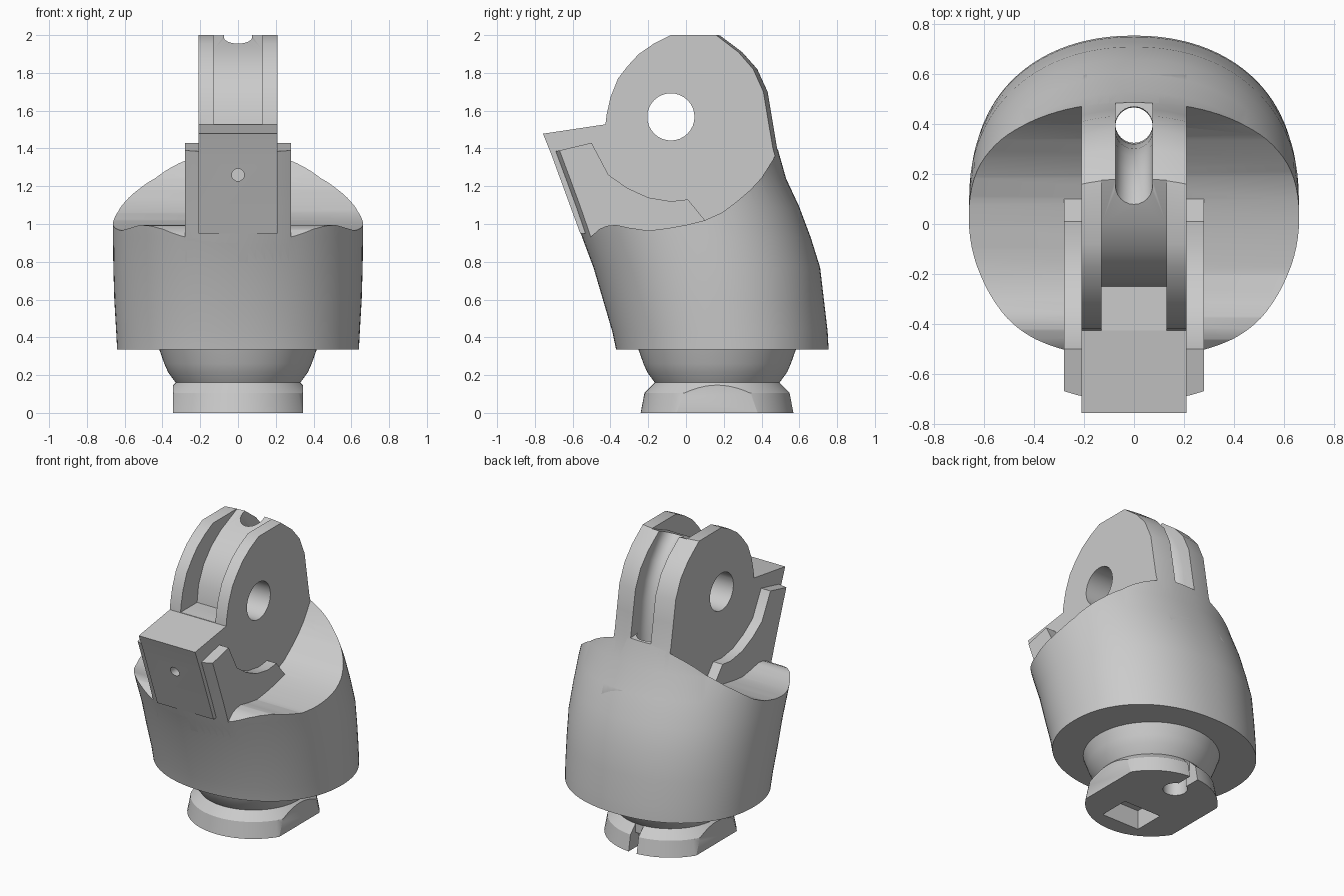
import bpy, bmesh, math

if "Cube" in bpy.data.objects:
    bpy.data.objects.remove(bpy.data.objects["Cube"], do_unlink=True)

grey = bpy.data.materials.new("plain_grey")
grey.use_nodes = True
grey.diffuse_color = (0.6, 0.6, 0.6, 1)
grey.node_tree.nodes["Principled BSDF"].inputs["Base Color"].default_value = (0.6, 0.6, 0.6, 1)


def make(name, bm):
    bmesh.ops.recalc_face_normals(bm, faces=bm.faces)
    me = bpy.data.meshes.new(name)
    bm.to_mesh(me)
    bm.free()
    ob = bpy.data.objects.new(name, me)
    bpy.context.collection.objects.link(ob)
    me.materials.append(grey)
    return ob


def loft(name, rings):
    """Skin a list of equal-length closed rings and cap the ends."""
    bm = bmesh.new()
    rows = [[bm.verts.new(p) for p in r] for r in rings]
    n = len(rows[0])
    for a, b in zip(rows, rows[1:]):
        for i in range(n):
            j = (i + 1) % n
            bm.faces.new((a[i], a[j], b[j], b[i]))
    bm.faces.new(rows[0])
    bm.faces.new(rows[-1])
    return make(name, bm)


def prism(name, pts, x):
    """Extrude a side (y, z) profile from -x to x."""
    return loft(name, [[(s * x, y, z) for y, z in pts] for s in (-1, 1)])


def oval(cy, rx, ry, z, power=2.0, n=64):
    pts = []
    for i in range(n):
        t = math.tau * i / n
        c, s = math.cos(t), math.sin(t)
        pts.append((rx * math.copysign(abs(c) ** (2 / power), c),
                    cy + ry * math.copysign(abs(s) ** (2 / power), s), z))
    return pts


def arc(cy, cz, r, a0, a1, n):
    return [(cy + r * math.cos(math.radians(a0 + (a1 - a0) * i / n)),
             cz + r * math.sin(math.radians(a0 + (a1 - a0) * i / n))) for i in range(n + 1)]


def box(name, x, y0, y1, z0, z1):
    return prism(name, [(y0, z0), (y1, z0), (y1, z1), (y0, z1)], x)


def boolean(ob, tool, op):
    mod = ob.modifiers.new("cut", 'BOOLEAN')
    mod.operation, mod.object, mod.solver = op, tool, 'EXACT'
    bpy.context.view_layer.objects.active = ob
    bpy.ops.object.modifier_apply(modifier=mod.name)


def discard(*obs):
    for ob in obs:
        bpy.data.objects.remove(ob, do_unlink=True)


# Leaning oval envelope shared by the body, fin and cheek plates: z, front, back, half width
sections = [(.335, -.37, .755, .64), (.43, -.39, .75, .645), (.6, -.44, .73, .655),
            (.77, -.49, .71, .66), (.93, -.55, .66, .662), (1.09, -.605, .6, .662),
            (1.24, -.66, .53, .66), (1.4, -.72, .485, .66), (1.55, -.77, .46, .66),
            (1.7, -.8, .435, .66), (1.82, -.8, .38, .66), (1.91, -.8, .3, .66),
            (2, -.8, .18, .66)]
envelope = loft("envelope", [oval((f + b) / 2, w, (b - f) / 2, z, 2.15, 96)
                             for z, f, b, w in sections])

# Body with a scooped top
body = prism("body", [(-1, .3), (1, .3), (1, 1.95), (.6, 1.6), (.46, 1.34), (.4, 1.245), (.34, 1.18),
                      (.27, 1.12), (.19, 1.06), (.1, 1.02), (0, .995), (-.1, .977),
                      (-.2, .965), (-.3, .98), (-.37, .995), (-.42, .99), (-.46, .973),
                      (-.5, .935), (-.6, .84), (-1, .84)], .9)

# Hinge fin
fin = prism("hinge_fin", [(-.4, .7), (.6, .7), (.6, 2), (-.08, 2), (-.17, 1.955),
                          (-.25, 1.9), (-.31, 1.835), (-.36, 1.77), (-.4, 1.67),
                          (-.42, 1.58), (-.43, 1.5)], .21)

# Cheek plates beside the fin, following its curve
cheeks = prism("cheek_plates", [(-1, .8), (0, .8), (.1, 1.02), (.01, 1.13), (-.08, 1.12),
                                (-.2, 1.14), (-.31, 1.19), (-.41, 1.26), (-.5, 1.43),
                                (-.71, 1.38), (-1, 1.31)], .28)

for part in (body, fin, cheeks):
    boolean(part, envelope, 'INTERSECT')
discard(envelope)

# Front stop block with a sloping top
block = prism("stop_block", [(-.757, 1.478), (-.71, 1.36), (-.56, .95), (-.3, .95),
                             (-.3, 1.545), (-.43, 1.527)], .21)

# Strap recess in the front of the fin
recess = prism("recess", [(-.6, 1.53), (-.25, 1.53), (-.235, 1.64), (-.18, 1.76),
                          (-.1, 1.85), (0, 1.92), (.18, 2), (.18, 2.2), (-.6, 2.2)], .13)
for part in (fin, block):
    boolean(part, recess, 'DIFFERENCE')

# Hinge pin hole
pin = prism("pin", arc(-.08, 1.567, .125, 0, 348.75, 31), .5)
boolean(fin, pin, 'DIFFERENCE')

# Cord groove over the back of the fin
path = [(.1, 2.035), (.2, 1.95), (.28, 1.85), (.34, 1.73), (.375, 1.6), (.395, 1.4)]
groove = prism("groove", path + [(.8, 1.37), (.8, 2.2), (.1, 2.2)], .075)
boolean(fin, groove, 'DIFFERENCE')

# Cord channel running down through the body
tube_path = [(0, 2.12)] + path + [(.4, 1.2), (.39, -.2)]
rings = []
for i, (y, z) in enumerate(tube_path):
    a, b = tube_path[max(i - 1, 0)], tube_path[min(i + 1, len(tube_path) - 1)]
    dy, dz = b[0] - a[0], b[1] - a[1]
    d = math.hypot(dy, dz)
    rings.append([(.075 * math.cos(t), y - dz / d * .075 * math.sin(t),
                   z + dy / d * .075 * math.sin(t))
                  for t in [math.tau * k / 24 for k in range(24)]])
channel = loft("channel", rings)

# Flared neck and clipped foot below the body
CY = .165
neck = loft("neck", [oval(CY, r, r, z) for z, r in
                     [(.1, .33), (.16, .33), (.215, .37), (.26, .39), (.345, .42)]])
foot = loft("foot", [oval(CY, r, r, z) for z, r in
                     [(0, .405), (.105, .385), (.16, .33)]])
flats = box("flats", .343, -1, 1, -.1, .3)
boolean(foot, flats, 'INTERSECT')

# Open slot at the back of the foot and a pocket underneath
slot = box("slot", .03, .4, .8, -.1, .17)
pocket = prism("pocket", [(-.13, -.1), (.08, -.1), (.08, .02), (-.02, .13), (-.13, .13)], .14)
boolean(foot, slot, 'DIFFERENCE')
for part in (foot, neck):
    boolean(part, pocket, 'DIFFERENCE')
for part in (body, fin, neck, foot):
    boolean(part, channel, 'DIFFERENCE')

# Small cord hole in the front face
cord = loft("cord", [[(.033 * math.cos(t), y, 1.26 + .033 * math.sin(t))
                      for t in [math.tau * k / 16 for k in range(16)]] for y in (-1, -.5)])
for part in (block, cheeks):
    boolean(part, cord, 'DIFFERENCE')

discard(recess, pin, groove, channel, flats, slot, pocket, cord)

# Smooth curves, crisp edges
for part in (body, fin, cheeks, block, neck, foot):
    bpy.ops.object.select_all(action='DESELECT')
    part.select_set(True)
    bpy.context.view_layer.objects.active = part
    bpy.ops.object.shade_smooth_by_angle(angle=math.radians(28))
